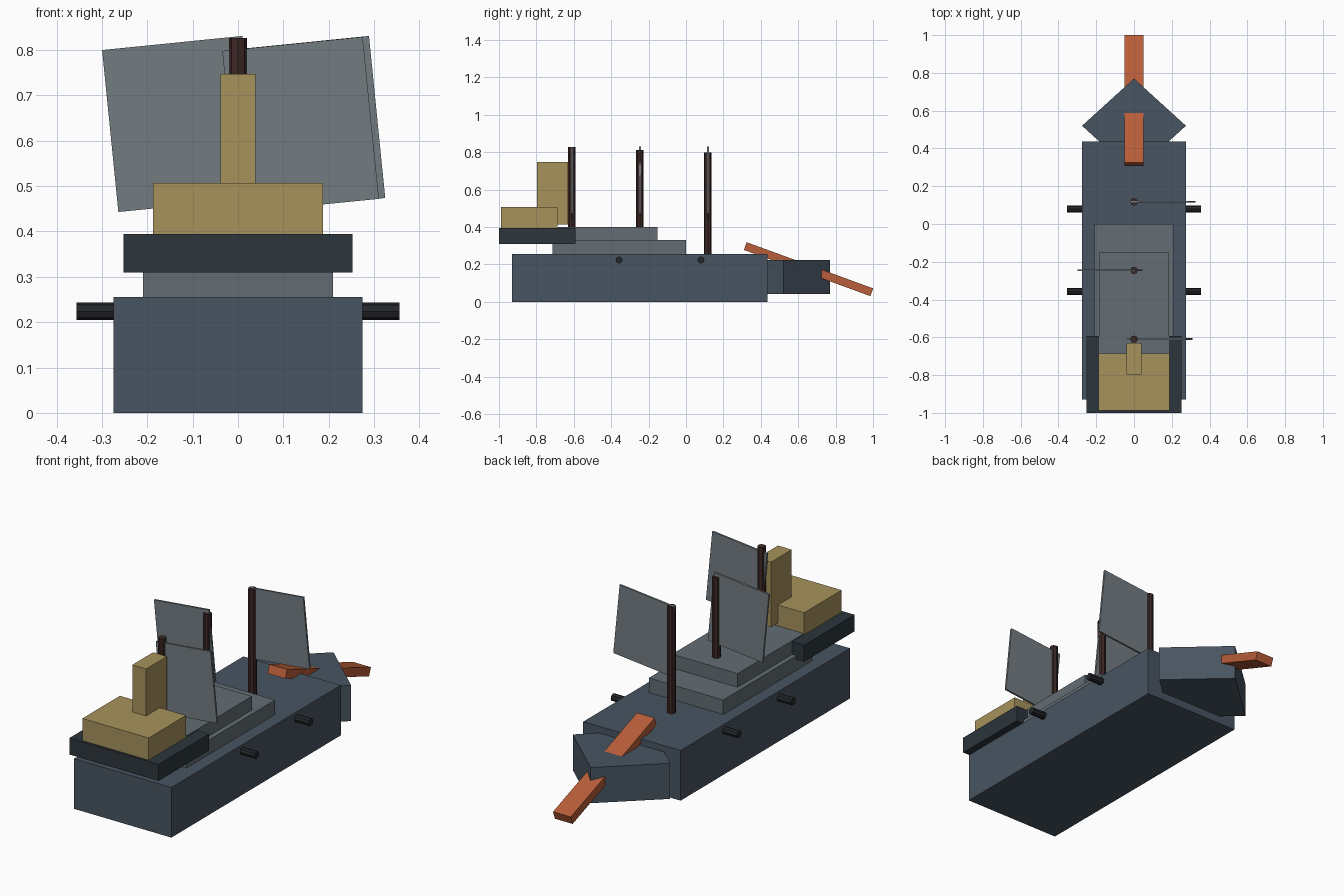
import bpy
from math import pi

if "Cube" in bpy.data.objects:
    bpy.data.objects.remove(bpy.data.objects["Cube"])


def material(name, rgb):
    m = bpy.data.materials.new(name)
    m.diffuse_color = (*rgb, 1)
    m.use_nodes = True
    m.node_tree.nodes["Principled BSDF"].inputs["Base Color"].default_value = m.diffuse_color
    return m


HULL = material("hull_blue", (0.065, 0.09, 0.12))
DECK = material("deck_grey", (0.125, 0.155, 0.175))
DARK = material("dark_platform", (0.025, 0.036, 0.045))
GOLD = material("gold", (0.39, 0.29, 0.107))
ORANGE = material("orange", (0.48, 0.11, 0.04))
WOOD = material("dark_wood", (0.045, 0.021, 0.018))
IRON = material("iron", (0.017, 0.019, 0.023))
SAIL = material("sail_grey", (0.17, 0.2, 0.22))


def finish(name, mat, rot):
    ob = bpy.context.object
    ob.name = name
    ob.rotation_euler = rot
    ob.data.materials.append(mat)
    return ob


def box(name, center, size, mat, rot=(0, 0, 0)):
    bpy.ops.mesh.primitive_cube_add(size=1, location=center)
    ob = finish(name, mat, rot)
    ob.scale = size
    return ob


def block(name, half_x, y0, y1, z0, z1, mat):
    """Box centred on x, given by its y and z limits."""
    return box(name, (0, (y0 + y1) / 2, (z0 + z1) / 2),
               (2 * half_x, y1 - y0, z1 - z0), mat)


def rod(name, center, radius, length, mat, sides=8, rot=(0, 0, 0)):
    bpy.ops.mesh.primitive_cylinder_add(vertices=sides, radius=radius,
                                        depth=length, location=center)
    return finish(name, mat, rot)


# Hull and diamond-shaped bow
block("hull", 0.275, -0.93, 0.436, 0, 0.256, HULL)
bow = rod("bow", (0, 0.52, 0.132), 1, 0.182, HULL, sides=4)
bow.scale = (0.275, 0.25, 1)

# Stepped decks
block("lower_deck", 0.21, -0.715, 0, 0.256, 0.33, DECK)
block("upper_deck", 0.185, -0.70, -0.152, 0.33, 0.40, DECK)

# Raised platform with cabin and tower
block("stern_platform", 0.252, -1.0, -0.592, 0.31, 0.394, DARK)
block("cabin", 0.187, -0.988, -0.686, 0.394, 0.507, GOLD)
block("tower", 0.039, -0.797, -0.63, 0.415, 0.747, GOLD)

# Sloping ram through the bow
box("ram", (0, 0.655, 0.175), (0.1, 0.72, 0.044), ORANGE, rot=(-0.35, 0, 0))

# Masts, each with a tilted sail: y, foot z, top z, sail x, sail z
rig = [(0.117, 0.25, 0.80, 0.152, 0.637),
       (-0.246, 0.39, 0.812, -0.127, 0.637),
       (-0.610, 0.39, 0.827, 0.138, 0.635)]
for i, (y, z0, z1, sx, sz) in enumerate(rig, 1):
    rod(f"mast_{i}", (0, y, (z0 + z1) / 2), 0.02, z1 - z0, WOOD)
    box(f"sail_{i}", (sx, y + 0.001, sz), (0.311, 0.01, 0.359), SAIL,
        rot=(0, -0.1, 0))

# Side guns
for side, label in ((1, "right"), (-1, "left")):
    for i, y in enumerate((0.08, -0.358), 1):
        rod(f"gun_{label}_{i}", (side * 0.28, y, 0.224), 0.019, 0.152, IRON,
            rot=(0, pi / 2, 0))
